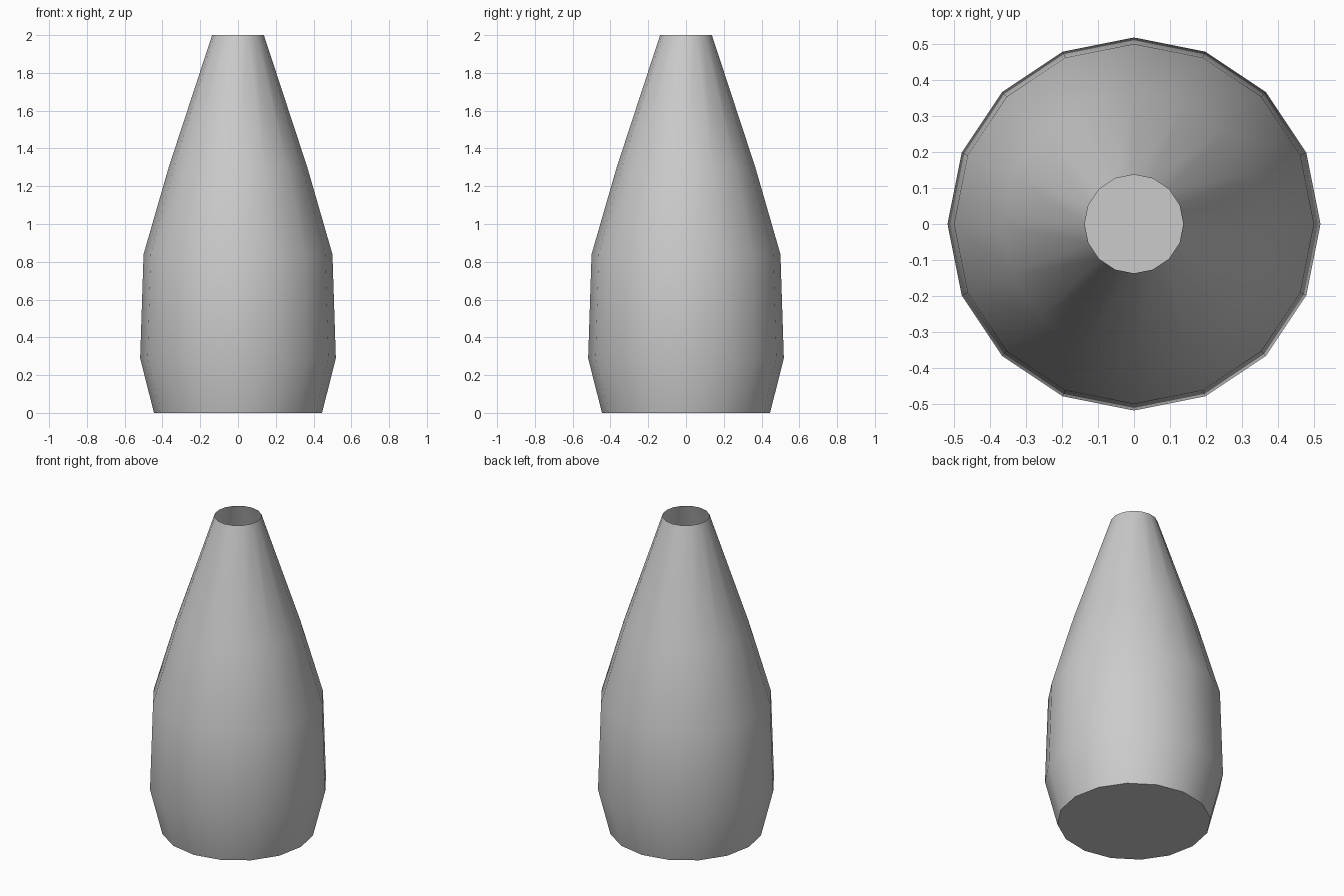
import bpy, bmesh
from math import cos, sin, tau, radians

if "Cube" in bpy.data.objects:
    bpy.data.objects.remove(bpy.data.objects["Cube"])

SIDES = 16
# radius, height from the base to the open mouth
PROFILE = [(0.445, 0), (0.518, 0.29), (0.5, 0.84), (0.367, 1.3), (0.137, 2)]

# thin-walled vase body, open at the top
bm = bmesh.new()
rings = [[bm.verts.new((r * cos(tau * i / SIDES), r * sin(tau * i / SIDES), z))
          for i in range(SIDES)] for r, z in PROFILE]
for low, high in zip(rings, rings[1:]):
    for i in range(SIDES):
        j = (i + 1) % SIDES
        bm.faces.new((low[i], low[j], high[j], high[i]))

# flat base
bm.faces.new(rings[0][::-1])

mesh = bpy.data.meshes.new("vase")
bm.to_mesh(mesh)
bm.free()
vase = bpy.data.objects.new("vase", mesh)
bpy.context.collection.objects.link(vase)

# smooth sides, sharp base edge
bpy.context.view_layer.objects.active = vase
vase.select_set(True)
bpy.ops.object.shade_smooth_by_angle(angle=radians(40))
